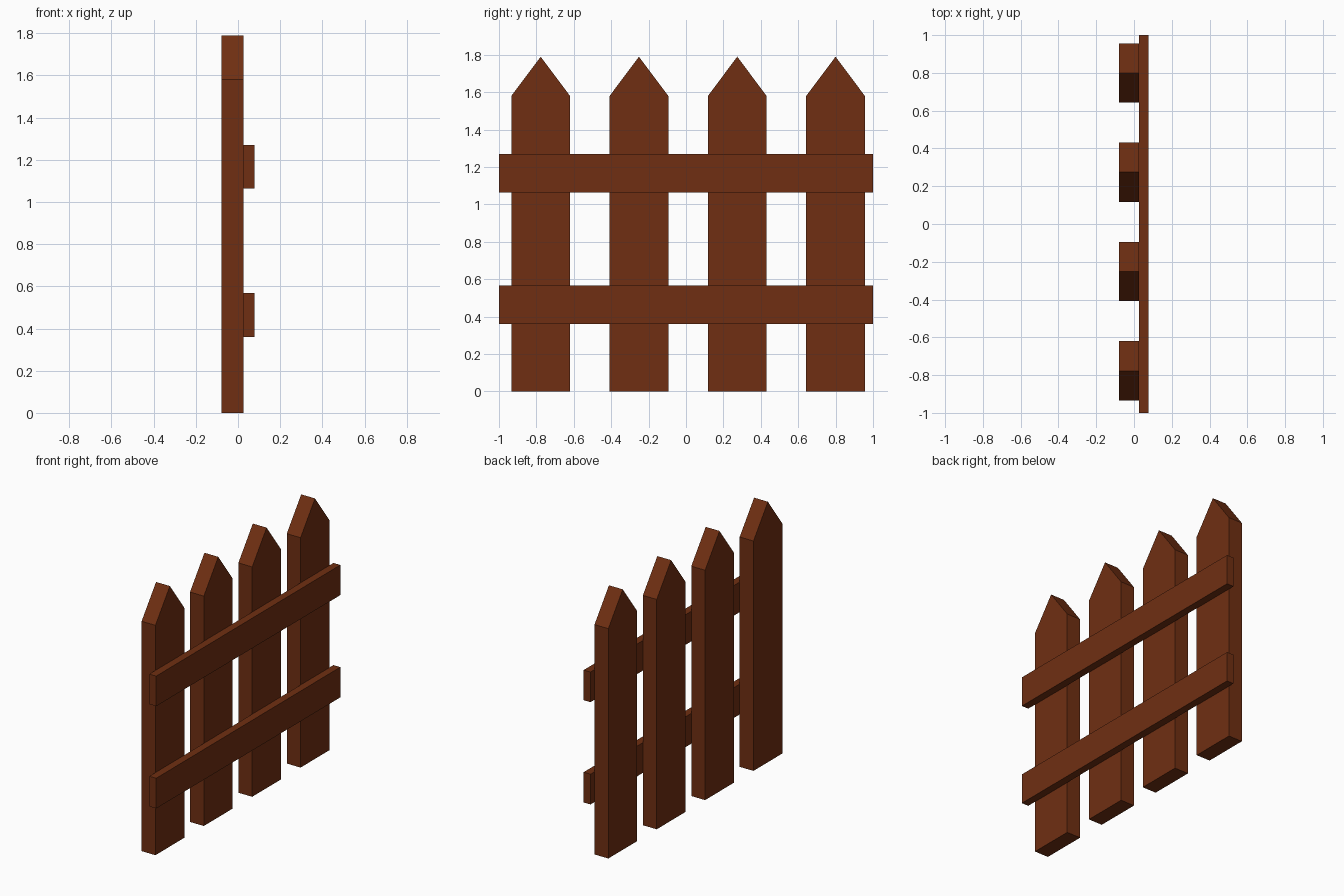
import bpy, bmesh

if "Cube" in bpy.data.objects:
    bpy.data.objects.remove(bpy.data.objects["Cube"])

wood = bpy.data.materials.new("brown_wood")
wood.diffuse_color = (0.16, 0.028, 0.006, 1)
wood.use_nodes = True
wood.node_tree.nodes["Principled BSDF"].inputs["Base Color"].default_value = wood.diffuse_color


def extrude_profile(name, profile, x0, x1):
    """Extrude a closed (y, z) outline from x0 to x1."""
    bm = bmesh.new()
    face = bm.faces.new([bm.verts.new((x0, y, z)) for y, z in profile])
    ext = bmesh.ops.extrude_face_region(bm, geom=[face])
    verts = [g for g in ext["geom"] if isinstance(g, bmesh.types.BMVert)]
    bmesh.ops.translate(bm, verts=verts, vec=(x1 - x0, 0, 0))
    bmesh.ops.recalc_face_normals(bm, faces=bm.faces)
    mesh = bpy.data.meshes.new(name)
    bm.to_mesh(mesh)
    bm.free()
    mesh.materials.append(wood)
    obj = bpy.data.objects.new(name, mesh)
    bpy.context.collection.objects.link(obj)
    return obj


BACK, JOIN, FRONT = -0.079, 0.026, 0.078

# Pointed pickets
half = 0.157
picket = [(-half, 0), (half, 0), (half, 1.58), (0, 1.79), (-half, 1.58)]
for i in range(4):
    obj = extrude_profile(f"picket_{i + 1}", picket, BACK, JOIN)
    obj.location.y = -0.777 + 0.5255 * i

# Horizontal rails
for name, z0, z1 in (("lower_rail", 0.36, 0.568), ("upper_rail", 1.063, 1.27)):
    extrude_profile(name, [(-1, z0), (1, z0), (1, z1), (-1, z1)], JOIN, FRONT)
